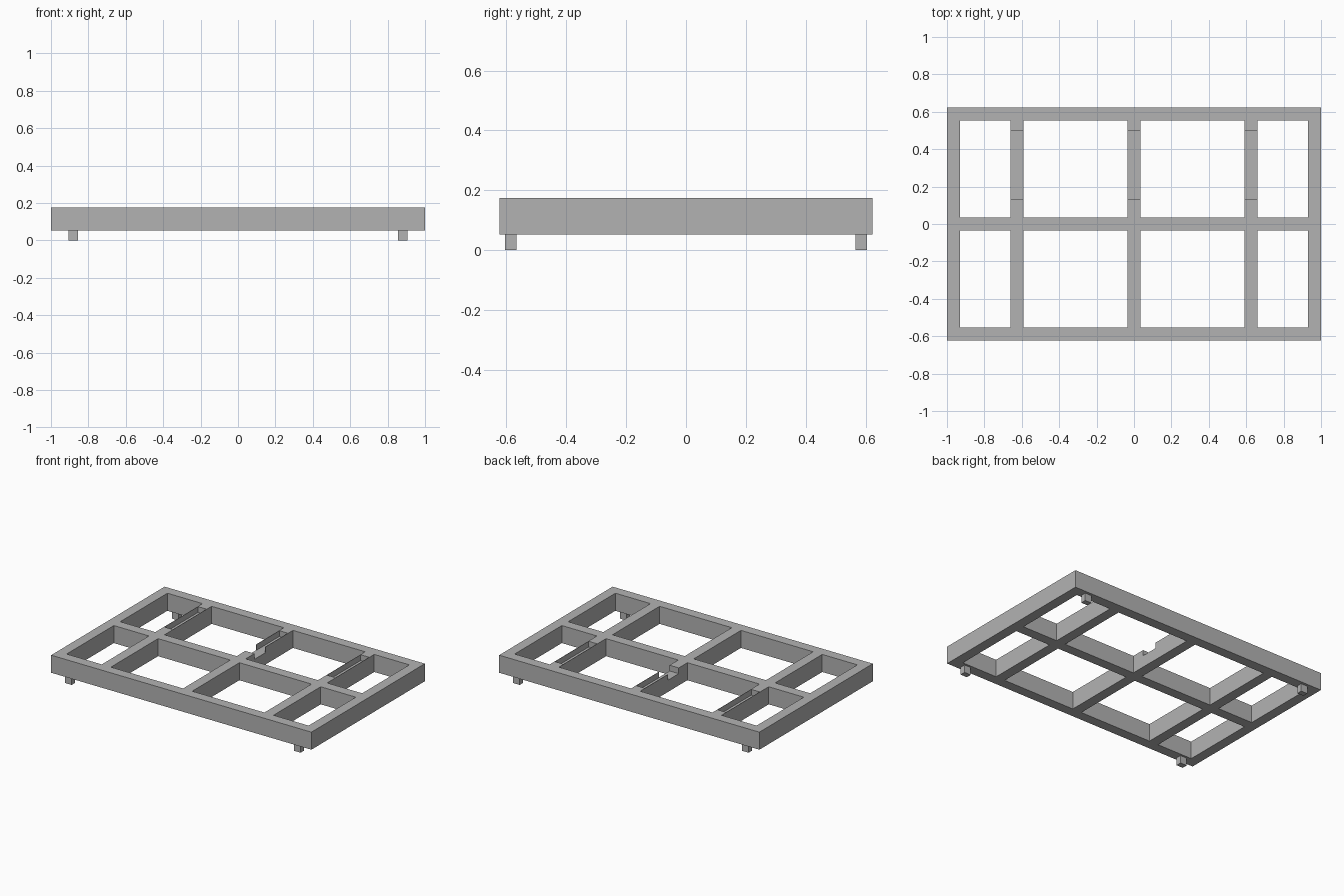
import bpy, bmesh

cube = bpy.data.objects.get("Cube")
if cube:
    bpy.data.objects.remove(cube, do_unlink=True)

# Single flat grey for every part
grey = bpy.data.materials.new("plain_grey")
grey.use_nodes = True
colour = (0.45, 0.45, 0.45, 1)
grey.diffuse_color = colour
grey.node_tree.nodes["Principled BSDF"].inputs["Base Color"].default_value = colour

HALF_X, HALF_Y = 1.0, 0.623      # outer footprint
BOTTOM, TOP = 0.053, 0.175       # frame height range
BAR = 0.07                       # rail width
IN_X, IN_Y = HALF_X - BAR, HALF_Y - BAR
CUT_START, CUT_END = 0.13, 0.50  # groove along the back half of each cross bar
FLOOR = TOP - 0.04               # groove floor
CHEEK = 0.003                    # thin groove wall


def extrude_profile(name, profile, x0, x1):
    """Prism: a y-z outline carried from x0 to x1."""
    bm = bmesh.new()
    face = bm.faces.new([bm.verts.new((x0, y, z)) for y, z in profile])
    grown = bmesh.ops.extrude_face_region(bm, geom=[face], use_keep_orig=True)
    verts = [g for g in grown["geom"] if isinstance(g, bmesh.types.BMVert)]
    bmesh.ops.translate(bm, vec=(x1 - x0, 0, 0), verts=verts)
    bmesh.ops.recalc_face_normals(bm, faces=bm.faces)
    mesh = bpy.data.meshes.new(name)
    bm.to_mesh(mesh)
    bm.free()
    mesh.materials.append(grey)
    obj = bpy.data.objects.new(name, mesh)
    bpy.context.collection.objects.link(obj)
    return obj


def box(name, x0, x1, y0, y1, z0, z1):
    return extrude_profile(name, [(y0, z0), (y1, z0), (y1, z1), (y0, z1)], x0, x1)


# Long rails and end rails of the outer frame
box("front_rail", -HALF_X, HALF_X, -HALF_Y, -IN_Y, BOTTOM, TOP)
box("back_rail", -HALF_X, HALF_X, IN_Y, HALF_Y, BOTTOM, TOP)
box("left_rail", IN_X, HALF_X, -IN_Y, IN_Y, BOTTOM, TOP)
box("right_rail", -HALF_X, -IN_X, -IN_Y, IN_Y, BOTTOM, TOP)
box("centre_rail", -IN_X, IN_X, -BAR / 2, BAR / 2, BOTTOM, TOP)

# Cross bars: plain in the front half, grooved in the back half
grooved = [(BAR / 2, BOTTOM), (IN_Y, BOTTOM), (IN_Y, TOP), (CUT_END, TOP),
           (CUT_END, FLOOR), (CUT_START, FLOOR), (CUT_START, TOP), (BAR / 2, TOP)]
for label, x, wall_start in (("right", -0.625, CUT_START),
                             ("middle", 0.0, 0.25),
                             ("left", 0.625, CUT_START)):
    x0, x1 = x - BAR / 2, x + BAR / 2
    box(label + "_front_cross_bar", x0, x1, -IN_Y, -BAR / 2, BOTTOM, TOP)
    extrude_profile(label + "_back_cross_bar", grooved, x0, x1)
    # Thin walls beside the groove; the middle bar is open near the centre
    box(label + "_groove_wall_a", x0, x0 + CHEEK, wall_start, CUT_END, FLOOR, TOP)
    box(label + "_groove_wall_b", x1 - CHEEK, x1, wall_start, CUT_END, FLOOR, TOP)

# Four short feet
for sx, side in ((-1, "right"), (1, "left")):
    for sy, end in ((-1, "front"), (1, "back")):
        x, y = sx * 0.88, sy * 0.586
        box(f"{end}_{side}_foot", x - 0.025, x + 0.025, y - 0.019, y + 0.019, 0, BOTTOM)
